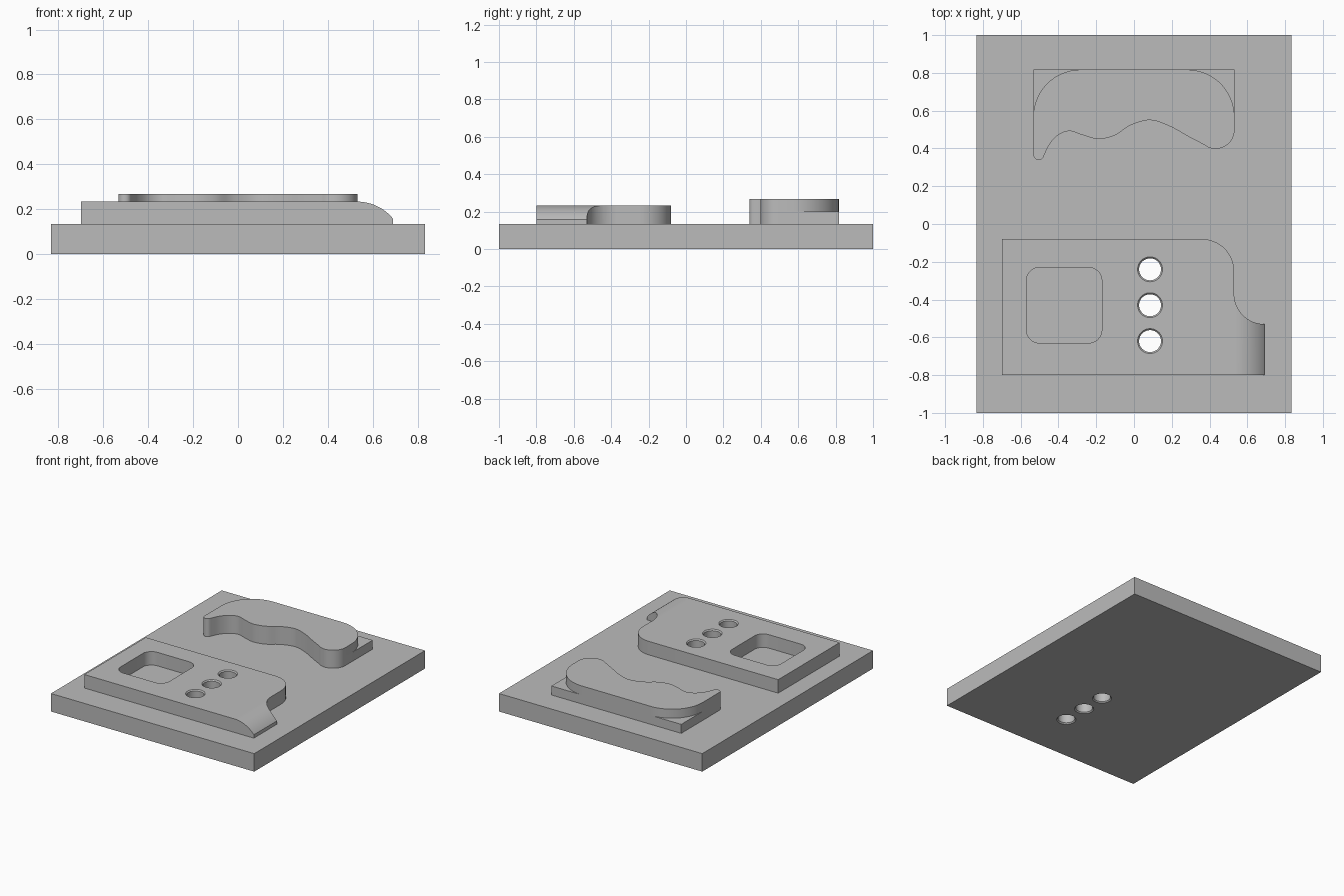
import bpy, bmesh, math
from mathutils import Vector

cube = bpy.data.objects.get("Cube")
if cube:
    bpy.data.objects.remove(cube, do_unlink=True)

grey = bpy.data.materials.new("plain_grey")
grey.use_nodes = True
grey.diffuse_color = (0.5, 0.5, 0.5, 1)
grey.node_tree.nodes["Principled BSDF"].inputs["Base Color"].default_value = (0.5, 0.5, 0.5, 1)

U = 1 / 30  # layer unit
BASE_TOP, SLAB_TOP, BLOCK_TOP, PAD_TOP = 4 * U, 6 * U, 7 * U, 8 * U


def arc(cx, cy, r, start, end, steps=16):
    angles = [math.radians(start + (end - start) * i / steps) for i in range(steps + 1)]
    return [(cx + r * math.cos(a), cy + r * math.sin(a)) for a in angles]


def spline(pts, steps=6):
    """Smooth curve through the points."""
    p = [Vector(q) for q in [pts[0]] + pts + [pts[-1]]]
    out = []
    for a, b, c, d in zip(p, p[1:], p[2:], p[3:]):
        for i in range(steps):
            t = i / steps
            out.append(tuple(b + (c - a) * t / 2 + (a * 2 - b * 5 + c * 4 - d) * t**2 / 2
                             + (b * 3 - a - c * 3 + d) * t**3 / 2))
    return out + [pts[-1]]


def prism(name, outline, low, high, axis="z"):
    """Extrude an outline along z, or an xz outline along y."""
    bm = bmesh.new()
    place = (lambda p: (p[0], p[1], low)) if axis == "z" else (lambda p: (p[0], low, p[1]))
    face = bm.faces.new([bm.verts.new(place(p)) for p in outline])
    ext = bmesh.ops.extrude_face_region(bm, geom=[face])
    move = (0, 0, high - low) if axis == "z" else (0, high - low, 0)
    bmesh.ops.translate(bm, vec=move, verts=[v for v in ext["geom"] if isinstance(v, bmesh.types.BMVert)])
    bmesh.ops.recalc_face_normals(bm, faces=bm.faces)
    mesh = bpy.data.meshes.new(name)
    bm.to_mesh(mesh)
    bm.free()
    obj = bpy.data.objects.new(name, mesh)
    bpy.context.collection.objects.link(obj)
    mesh.materials.append(grey)
    return obj


def turned_cutter(name, x, y, profile, sides=40):
    """Solid of revolution from (radius, z) pairs."""
    bm = bmesh.new()
    rings = [[bm.verts.new((x + px, y + py, z)) for px, py in arc(0, 0, r, 0, 360, sides)[:-1]]
             for r, z in profile]
    for a, b in zip(rings, rings[1:]):
        for i in range(sides):
            j = (i + 1) % sides
            bm.faces.new((a[i], a[j], b[j], b[i]))
    bm.faces.new(rings[0])
    bm.faces.new(rings[-1])
    bmesh.ops.recalc_face_normals(bm, faces=bm.faces)
    mesh = bpy.data.meshes.new(name)
    bm.to_mesh(mesh)
    bm.free()
    obj = bpy.data.objects.new(name, mesh)
    bpy.context.collection.objects.link(obj)
    mesh.materials.append(grey)
    return obj


def boolean(target, tool, operation="DIFFERENCE"):
    mod = target.modifiers.new(tool.name, "BOOLEAN")
    mod.operation, mod.object, mod.solver = operation, tool, "EXACT"
    tool.hide_render = True
    tool.hide_set(True)


def finish(obj):
    """Apply the cuts and keep the edges sharp."""
    bpy.ops.object.select_all(action="DESELECT")
    obj.select_set(True)
    bpy.context.view_layer.objects.active = obj
    for mod in list(obj.modifiers):
        bpy.ops.object.modifier_apply(modifier=mod.name)
    bpy.ops.object.shade_smooth_by_angle(angle=math.radians(25))


# Base plate
W = 25 * U
base = prism("base_plate", [(-W, -1), (W, -1), (W, 1), (-W, 1)], 0, BASE_TOP)

# Front block with a rounded shoulder and a low tail
outline = [(-0.7, -0.8), (0.69, -0.8)] + arc(0.69, -0.37, 0.16, 270, 180)
outline += arc(0.36, -0.25, 0.17, 0, 90) + [(-0.7, -0.08)]
block = prism("front_block", outline, BASE_TOP, BLOCK_TOP)

# Side profile that rounds the tail downward
R = 0.208
side = [(-0.9, 0), (0.9, 0)] + arc(0.53, BLOCK_TOP - R, R, 40, 90, 20) + [(0.53, 0.4), (-0.9, 0.4)]
side[1:2] = [(0.72, 0), (0.72, side[2][1] - 0.035)]
tail_profile = prism("tail_profile", side, -0.9, 0, "y")
boolean(block, tail_profile, "INTERSECT")

# Square pocket with rounded corners
pocket = []
for cx, cy, a in ((-0.24, -0.30, 0), (-0.50, -0.30, 90), (-0.50, -0.56, 180), (-0.24, -0.56, 270)):
    pocket += arc(cx, cy, 0.07, a, a + 90, 8)
boolean(block, prism("pocket_cutter", pocket, BASE_TOP - 0.05, 0.4))

# Three through holes with chamfered rims
r, c = 0.058, 0.008
for i in range(3):
    y = -0.62 + 0.19 * i
    tool = turned_cutter(f"hole_cutter_{i + 1}", 0.085, y,
                         [(r + 2 * c, -c), (r, c), (r, BLOCK_TOP - c), (r + 2 * c, BLOCK_TOP + c)])
    boolean(base, tool)
    boolean(block, tool)

# Wavy front edge shared by both layers of the rear piece
wave = [(-0.533, 0.37)] + arc(-0.504, 0.368, 0.029, 190, 330, 8)
wave += spline([(-0.473, 0.37), (-0.445, 0.425), (-0.40, 0.472), (-0.34, 0.492), (-0.275, 0.472),
                (-0.19, 0.45), (-0.10, 0.47), (-0.02, 0.522), (0.085, 0.55), (0.19, 0.517), (0.29, 0.462), (0.38, 0.415)])
wave += arc(0.432, 0.498, 0.1, 245, 360)

# Rear slab with square corners and rear pad with round corners
slab = prism("rear_slab", wave + [(0.532, 0.817), (-0.533, 0.817)], BASE_TOP, SLAB_TOP)
pad = prism("rear_pad", wave + arc(0.282, 0.567, 0.25, 0, 90, 24) + arc(-0.283, 0.567, 0.25, 90, 180, 24),
            SLAB_TOP, PAD_TOP)

for part in (base, block, slab, pad):
    finish(part)
for obj in list(bpy.context.collection.objects):
    if obj.name.startswith(("hole_cutter", "pocket_cutter", "tail_profile")):
        bpy.data.objects.remove(obj, do_unlink=True)
